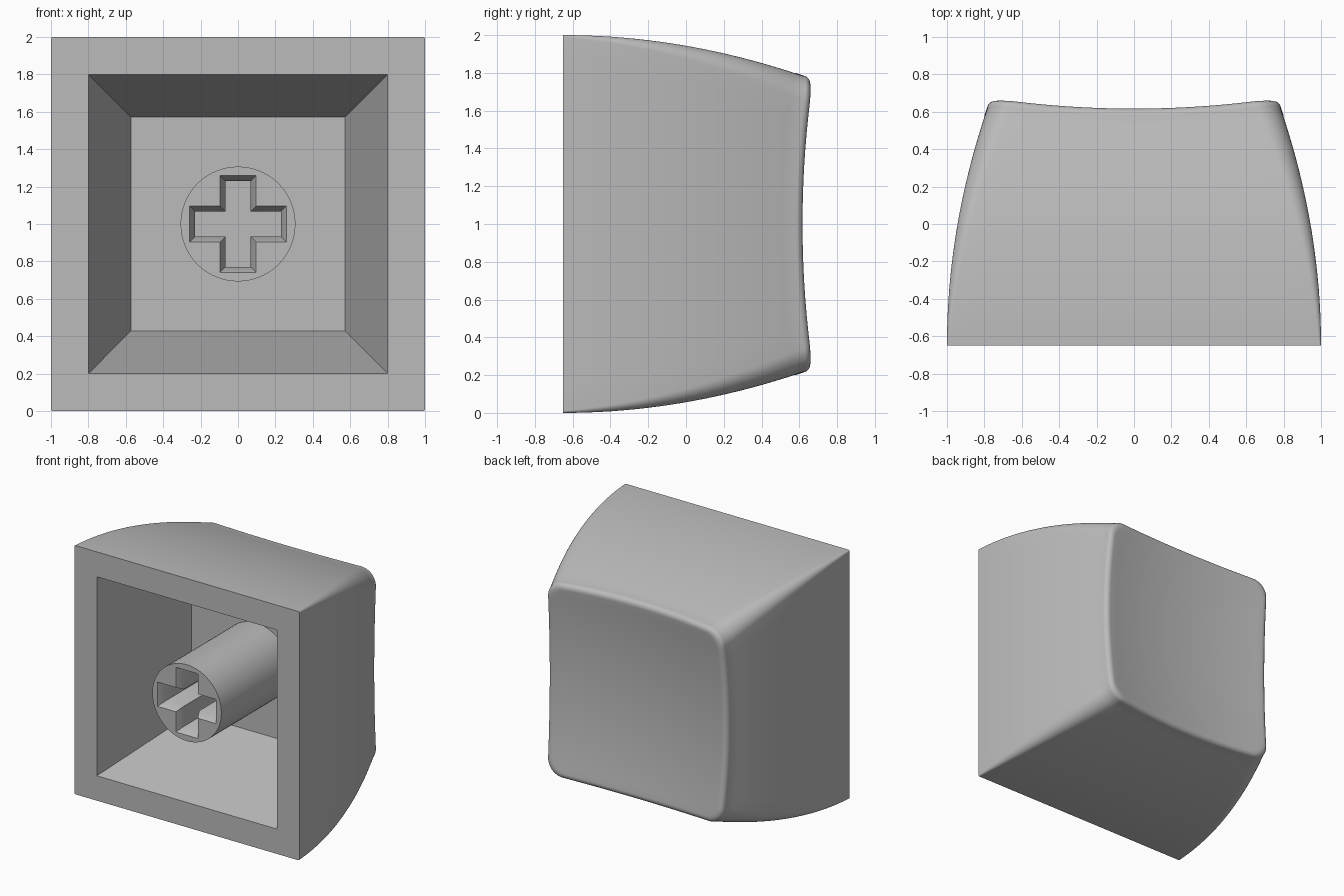
import bpy
import bmesh
from math import sin, cos, pi, radians
from mathutils import Vector

if "Cube" in bpy.data.objects:
    bpy.data.objects.remove(bpy.data.objects["Cube"])

FRONT = -0.65     # plane of the open side
FLOOR = 0.23      # inner floor of the cavity
MID = 1.0         # height of the centre

gray = bpy.data.materials.new("light gray plastic")
gray.use_nodes = True
gray.diffuse_color = (0.5, 0.5, 0.5, 1)
gray.node_tree.nodes["Principled BSDF"].inputs["Base Color"].default_value = (0.5, 0.5, 0.5, 1)


def make_object(name, bm):
    bmesh.ops.recalc_face_normals(bm, faces=bm.faces)
    mesh = bpy.data.meshes.new(name)
    bm.to_mesh(mesh)
    bm.free()
    mesh.materials.append(gray)
    ob = bpy.data.objects.new(name, mesh)
    bpy.context.collection.objects.link(ob)
    return ob


def loft(name, rings):
    """Skin a list of equal-length closed rings and cap both ends."""
    bm = bmesh.new()
    loops = [[bm.verts.new(p) for p in ring] for ring in rings]
    for a, b in zip(loops, loops[1:]):
        for i in range(len(a)):
            j = (i + 1) % len(a)
            bm.faces.new((a[i], a[j], b[j], b[i]))
    bm.faces.new(loops[0])
    bm.faces.new(loops[-1])
    return make_object(name, bm)


def carve(ob, cutter):
    """Subtract the cutter, apply, and discard it."""
    bpy.context.view_layer.objects.active = ob
    mod = ob.modifiers.new("carve", "BOOLEAN")
    mod.operation = "DIFFERENCE"
    mod.solver = "EXACT"
    mod.object = cutter
    bpy.ops.object.modifier_apply(modifier=mod.name)
    bpy.data.objects.remove(cutter)


def smooth(ob):
    bpy.ops.object.select_all(action="DESELECT")
    ob.select_set(True)
    bpy.context.view_layer.objects.active = ob
    bpy.ops.object.shade_smooth_by_angle(angle=radians(35))


def rounded_square(half, radius, side=16, arc=10):
    """Points (x, z) round a square with rounded corners."""
    pts = []
    c = half - radius
    for k in range(4):
        turn = k * pi / 2
        corner = [(c + radius * cos(a), c + radius * sin(a))
                  for a in (pi / 2 * i / arc for i in range(arc + 1))]
        edge = [(c - 2 * c * i / side, half) for i in range(1, side)]
        for x, z in corner + edge:
            pts.append((x * cos(turn) - z * sin(turn), x * sin(turn) + z * cos(turn)))
    return pts


def square(half, y):
    return [(x * half, y, MID + z * half) for x, z in ((1, 1), (-1, 1), (-1, -1), (1, -1))]


def dish(x, z):
    return 0.56 + 0.1 * (x * x + z * z)


def wall_half(y):
    return 1.0 - 0.134 * (y - FRONT) ** 2


# Outer body: bowed walls, rounded lip, scooped end
LIP = 0.05
TOP_RADIUS = 0.13
lip_half = wall_half(0.6)
rim = rounded_square(lip_half, TOP_RADIUS)
rings = []
for i in range(21):
    t = i / 20
    radius = 0.01 + (TOP_RADIUS - 0.01) * t
    ring = []
    for j, (rx, rz) in enumerate(rim):
        y = FRONT + t * (dish(rx, rz) - LIP - FRONT)
        x, z = rounded_square(wall_half(y), radius)[j]
        ring.append((x, y, MID + z))
    rings.append(ring)
last = [Vector(p) for p in rings[-1]]
for i in range(1, 9):
    a = pi / 2 * i / 8
    ring = []
    for p, (rx, rz) in zip(last, rim):
        s = 1 - LIP * (1 - cos(a)) / lip_half
        x, z = p.x * s, (p.z - MID) * s
        base = p.y
        ring.append((x, base + (dish(x, z) - base) * sin(a), MID + z))
    rings.append(ring)
edge = rings[-1]
for i in range(1, 16):
    s = 1 - i / 15.3
    rings.append([(x * s, dish(x * s, (z - MID) * s), MID + (z - MID) * s) for x, y, z in edge])
body = loft("cap_body", rings)

# Tapered cavity, extended a little past the opening
slope = (0.8 - 0.573) / (FLOOR - FRONT)
carve(body, loft("cavity_cutter", [square(0.8 + 0.1 * slope, FRONT - 0.1), square(0.573, FLOOR)]))
smooth(body)


# Stem post, sunk slightly into the cavity floor
def circle(y, radius=0.307, n=64):
    return [(radius * cos(2 * pi * i / n), y, MID + radius * sin(2 * pi * i / n)) for i in range(n)]


def cross(y, arm, width):
    pts = []
    for k in range(4):
        a = k * pi / 2
        for x, z in ((arm, -width), (arm, width), (width, width)):
            pts.append((x * cos(a) - z * sin(a), y, MID + x * sin(a) + z * cos(a)))
    return pts


stem = loft("stem_post", [circle(FRONT), circle(FLOOR + 0.02)])

# Cross socket with a chamfered mouth
carve(stem, loft("socket_cutter", [
    cross(FRONT - 0.03, 0.275, 0.112), cross(FRONT + 0.06, 0.23, 0.068), cross(0.0, 0.23, 0.068)]))
smooth(stem)
